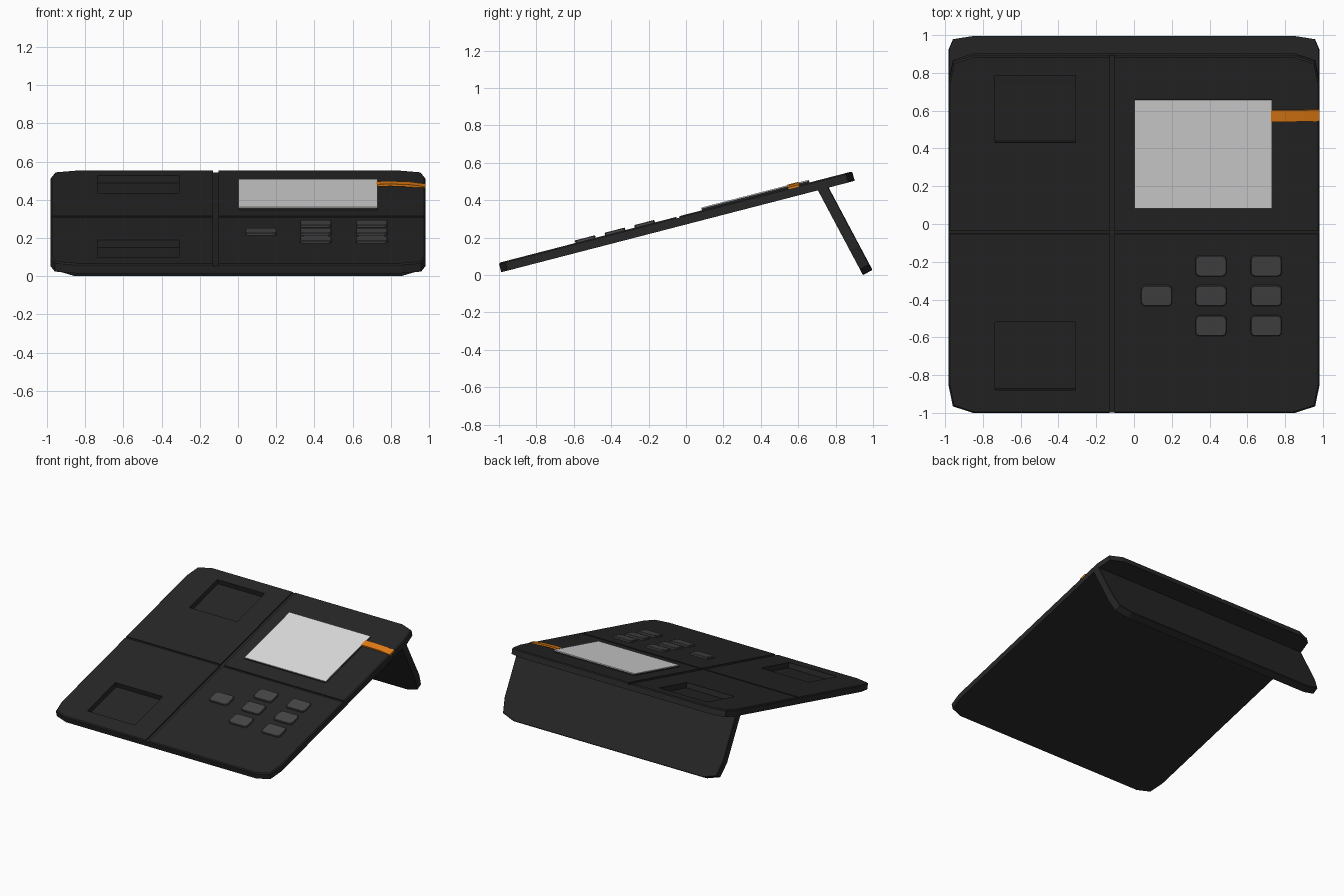
import bpy, bmesh
from math import radians
from mathutils import Matrix

cube = bpy.data.objects.get("Cube")
if cube:
    bpy.data.objects.remove(cube, do_unlink=True)


def material(name, r, g, b):
    m = bpy.data.materials.new(name)
    m.use_nodes = True
    m.diffuse_color = (r, g, b, 1)
    m.node_tree.nodes["Principled BSDF"].inputs["Base Color"].default_value = (r, g, b, 1)
    return m


BLACK = material("matte black", .020, .020, .020)
GREY = material("button grey", .062, .062, .062)
WHITE = material("screen grey", .74, .74, .74)
ORANGE = material("ribbon orange", .78, .21, .008)

# Tilted frames: local x is width, y runs along the plate, z is its thickness
TILT, LEAN, LEG_LENGTH = radians(14.5), radians(-62), .512
PANEL = Matrix.Translation((0, -.988, .015)) @ Matrix.Rotation(TILT, 4, 'X')
LEG = (Matrix.Translation((0, .946, 0)) @ Matrix.Rotation(LEAN, 4, 'X')
       @ Matrix.Translation((0, -LEG_LENGTH, 0)))

PLATE_CORNER = [(0, .15), (.023, .035), (.128, 0)]
BUTTON_CORNER = [(0, .02), (.006, .006), (.02, 0)]
SQUARE = [(0, 0)]
TOP = .052
HALF = .982


def along(y):
    """Distance up the panel for a plan position y."""
    return (y + 1.001) / .968


def outline(x0, x1, y0, y1, front, back):
    pts = [(x0 + a, y0 + b) for a, b in front]
    pts += [(x1 - a, y0 + b) for a, b in reversed(front)]
    pts += [(x1 - a, y1 - b) for a, b in back]
    pts += [(x0 + a, y1 - b) for a, b in reversed(back)]
    return pts


def add_object(name, bm, mat, frame):
    bmesh.ops.recalc_face_normals(bm, faces=bm.faces)
    me = bpy.data.meshes.new(name)
    bm.to_mesh(me)
    bm.free()
    me.materials.append(mat)
    ob = bpy.data.objects.new(name, me)
    bpy.context.collection.objects.link(ob)
    ob.matrix_world = frame
    return ob


def slab(name, x, y, z, mat=BLACK, frame=PANEL, front=SQUARE, back=SQUARE, rim=0):
    """Plate with shaped corners and an optional sloped rim on its top edge."""
    levels = [(z[0], 0), (z[1], 0)]
    if rim:
        levels = [(z[0], 0), (z[1] - rim, 0), (z[1], rim)]
    bm = bmesh.new()
    rings = []
    for h, i in levels:
        pts = outline(x[0] + i, x[1] - i, y[0] + i, y[1] - i, front, back)
        rings.append([bm.verts.new((px, py, h)) for px, py in pts])
    bm.faces.new(rings[0])
    bm.faces.new(rings[-1])
    n = len(rings[0])
    for lo, hi in zip(rings, rings[1:]):
        for k in range(n):
            j = (k + 1) % n
            bm.faces.new((lo[k], lo[j], hi[j], hi[k]))
    return add_object(name, bm, mat, frame)


def carve(target, cutter):
    """Subtract the cutter, keep the result and drop the cutter."""
    cutter.hide_render = True
    mod = target.modifiers.new("cut", 'BOOLEAN')
    mod.operation, mod.solver, mod.object = 'DIFFERENCE', 'EXACT', cutter
    bpy.context.view_layer.update()
    graph = bpy.context.evaluated_depsgraph_get()
    result = bpy.data.meshes.new_from_object(target.evaluated_get(graph))
    target.modifiers.clear()
    target.data = result
    bpy.data.objects.remove(cutter, do_unlink=True)


# Main panel with pockets and dividing grooves
panel = slab("panel", (-HALF, HALF), (0, 1.952), (0, TOP),
             front=PLATE_CORNER, back=PLATE_CORNER, rim=.007)
for y0, y1 in ((-.88, -.52), (.43, .785)):
    carve(panel, slab("pocket_cutter", (-.737, -.31), (along(y0), along(y1)), (.011, .1)))
carve(panel, slab("long_groove_cutter", (-.13, -.103), (-.1, 2.1), (TOP - .012, .1)))
carve(panel, slab("cross_groove_cutter", (-1.1, 1.1), (along(-.052), along(-.036)),
                  (TOP - .008, .1)))

# Rear support leg
slab("support_leg", (-HALF, HALF), (0, LEG_LENGTH), (0, .058), frame=LEG,
     back=PLATE_CORNER, rim=.004)

# Screen on its dark backing
screen_span = (along(.085), along(.66))
slab("screen_backing", (.002, .73), screen_span, (TOP - .005, .062))
slab("screen", (.002, .73), screen_span, (.062, .067), WHITE)

# Ribbon cable bending down to the panel's edge
bm = bmesh.new()
path = [(.725, .068), (.80, .070), (.90, .066), (HALF, .055)]
section = path + [(x, h - .012) for x, h in reversed(path)]
ends = [[bm.verts.new((x, along(y), h)) for x, h in section] for y in (.545, .605)]
for ring in ends:
    bm.faces.new(ring)
for k in range(len(section)):
    j = (k + 1) % len(section)
    bm.faces.new((ends[0][k], ends[0][j], ends[1][j], ends[1][k]))
add_object("ribbon_cable", bm, ORANGE, PANEL)

# Keypad
spots = [(.12, -.378)] + [(x, y) for x in (.407, .70) for y in (-.22, -.378, -.537)]
for i, (x, y) in enumerate(spots):
    slab(f"button_{i + 1}", (x - .082, x + .082), (along(y - .054), along(y + .054)),
         (TOP - .005, .066), GREY, front=BUTTON_CORNER, back=BUTTON_CORNER, rim=.003)
